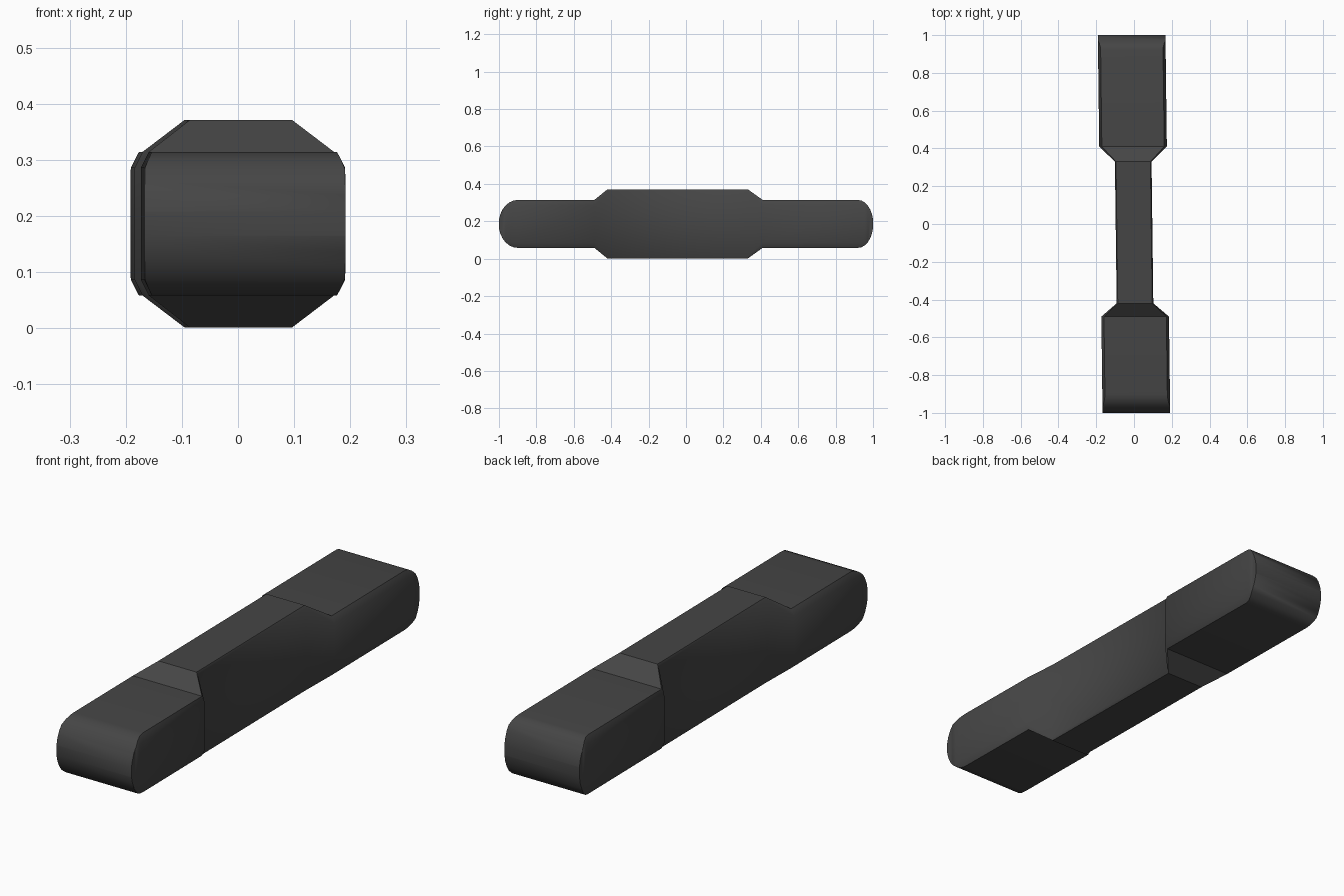
import bpy, bmesh, math

if "Cube" in bpy.data.objects:
    bpy.data.objects.remove(bpy.data.objects["Cube"])

mat = bpy.data.materials.new("dark_grey")
mat.diffuse_color = (0.06, 0.06, 0.06, 1)
mat.use_nodes = True
mat.node_tree.nodes["Principled BSDF"].inputs["Base Color"].default_value = mat.diffuse_color
ZC = 0.186          # mid height
TURN = 0.0125       # slight turn about z

def section(bm, y, hw, hh, cx, cz):
    """Rectangle with chamfered corners, across the length."""
    pts = [(hw, hh - cz), (hw - cx, hh), (-hw + cx, hh), (-hw, hh - cz),
           (-hw, -hh + cz), (-hw + cx, -hh), (hw - cx, -hh), (hw, -hh + cz)]
    return [bm.verts.new((x - TURN * y, y, ZC + z)) for x, z in pts]

PW, PH = 0.179, 0.128    # paddle half width and height
MW, MH = 0.097, 0.185    # grip half width and height

def rounded_end(sign, start, steps=6):
    """Sections from the flat paddle out to the rounded tip."""
    out = []
    for i in range(steps + 1):
        a = math.radians(80) * i / steps
        y = start + (1 - start) * math.sin(a) / math.sin(math.radians(80))
        h = PH * math.cos(a)
        cz = max(0.0015, h - 0.1)
        out.append((sign * y, PW, h, cz * 0.5, cz))
    return out

# full list of sections, front to back
stations = list(reversed(rounded_end(-1, 0.9)))
stations += [(-0.49, PW, PH, 0.014, 0.028), (-0.42, MW, MH, 0.006, 0.01),
             (0.33, MW, MH, 0.006, 0.01), (0.41, PW, PH, 0.014, 0.028)]
stations += rounded_end(1, 0.92)

# loft the connecting bar
bm = bmesh.new()
rings = [section(bm, *s) for s in stations]
for a, b in zip(rings, rings[1:]):
    for i in range(8):
        j = (i + 1) % 8
        bm.faces.new((a[i], a[j], b[j], b[i]))
bm.faces.new(rings[0])
bm.faces.new(rings[-1])
bmesh.ops.recalc_face_normals(bm, faces=bm.faces)
me = bpy.data.meshes.new("connecting_bar")
bm.to_mesh(me)
bm.free()
ob = bpy.data.objects.new("connecting_bar", me)
bpy.context.collection.objects.link(ob)
me.materials.append(mat)
bpy.context.view_layer.objects.active = ob
ob.select_set(True)
bpy.ops.object.shade_smooth_by_angle(angle=math.radians(35))
